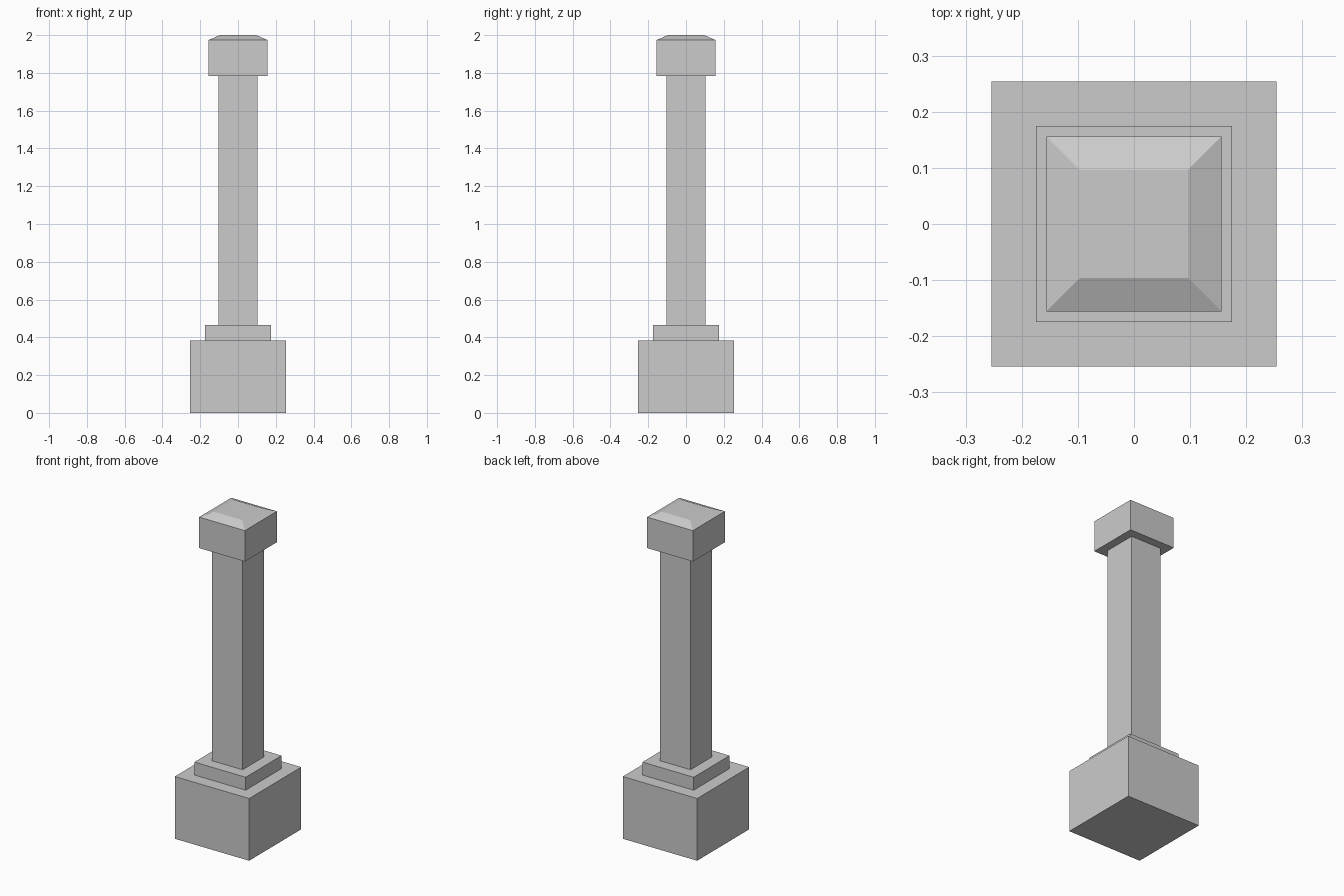
import bpy
import bmesh

if "Cube" in bpy.data.objects:
    bpy.data.objects.remove(bpy.data.objects["Cube"])


def square_block(name, half, z0, z1, top_half=None):
    """Square block from z0 to z1, optionally tapering to top_half."""
    top_half = half if top_half is None else top_half
    bm = bmesh.new()
    bmesh.ops.create_cube(bm, size=2)
    for v in bm.verts:
        h = top_half if v.co.z > 0 else half
        v.co = (v.co.x * h, v.co.y * h, z1 if v.co.z > 0 else z0)
    mesh = bpy.data.meshes.new(name)
    bm.to_mesh(mesh)
    bm.free()
    obj = bpy.data.objects.new(name, mesh)
    bpy.context.collection.objects.link(obj)
    return obj


# Plinth and the step on it
square_block("plinth", 0.254, 0.0, 0.384)
square_block("plinth_step", 0.175, 0.384, 0.464)

# Post
square_block("shaft", 0.104, 0.464, 1.783)

# Capital: block with a wide sloped top
capital = square_block("capital", 0.156, 1.783, 1.974)
bm = bmesh.new()
bm.from_mesh(capital.data)
top = max(bm.faces, key=lambda f: f.calc_center_median().z)
new = bmesh.ops.extrude_discrete_faces(bm, faces=[top])["faces"][0]
for v in new.verts:
    v.co = (v.co.x * 0.096 / 0.156, v.co.y * 0.096 / 0.156, 2.0)
bm.to_mesh(capital.data)
bm.free()
